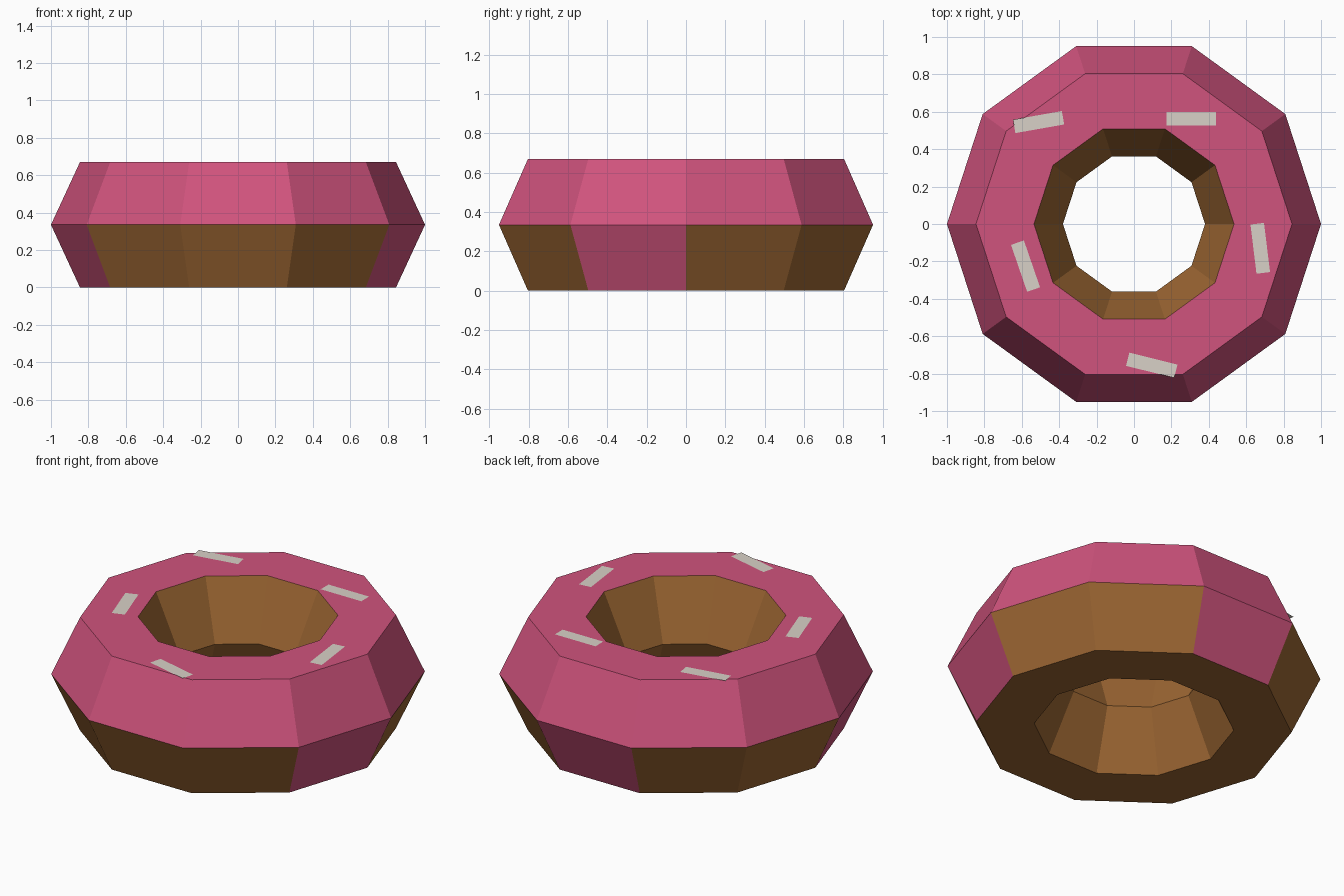
import bpy
import bmesh
from math import sin, cos, pi, radians

cube = bpy.data.objects.get("Cube")
if cube:
    bpy.data.objects.remove(cube, do_unlink=True)


def material(name, rgb):
    mat = bpy.data.materials.new(name)
    mat.use_nodes = True
    color = (*rgb, 1.0)
    mat.diffuse_color = color
    mat.node_tree.nodes["Principled BSDF"].inputs["Base Color"].default_value = color
    return mat


def add_object(name, bm, mats):
    mesh = bpy.data.meshes.new(name)
    bm.to_mesh(mesh)
    bm.free()
    for mat in mats:
        mesh.materials.append(mat)
    obj = bpy.data.objects.new(name, mesh)
    bpy.context.collection.objects.link(obj)
    return obj


dough = material("baked brown", (0.33, 0.132, 0.032))
icing = material("pink icing", (0.63, 0.087, 0.205))
cream = material("cream sprinkle", (0.69, 0.635, 0.57))

SEGMENTS, SIDES = 10, 6
RING_RADIUS, TUBE_RADIUS, HALF_HEIGHT = 0.69, 0.31, 0.335
OUTER_UPPER, TOP, OUTER_LOWER = 0, 1, 5
DRIPS = (2, 5, 9)  # segments where icing runs down the lower side

# Ring: hexagonal section swept around ten segments
bm = bmesh.new()
rings = []
for seg in range(SEGMENTS):
    a = 2 * pi * seg / SEGMENTS
    ring = []
    for side in range(SIDES):
        t = 2 * pi * side / SIDES
        r = RING_RADIUS + TUBE_RADIUS * cos(t)
        z = HALF_HEIGHT * (1 + sin(t) / sin(pi / 3))
        ring.append(bm.verts.new((r * cos(a), r * sin(a), z)))
    rings.append(ring)
for seg in range(SEGMENTS):
    near, far = rings[seg], rings[(seg + 1) % SEGMENTS]
    for side in range(SIDES):
        nxt = (side + 1) % SIDES
        face = bm.faces.new((near[side], far[side], far[nxt], near[nxt]))
        iced = side in (OUTER_UPPER, TOP) or (side == OUTER_LOWER and seg in DRIPS)
        face.material_index = int(iced)
bmesh.ops.recalc_face_normals(bm, faces=bm.faces)
add_object("iced_ring", bm, (dough, icing))

# Sprinkles: flat strips resting on the icing (x, y, turn in degrees)
placements = ((-0.51, 0.545, 10), (0.305, 0.562, 0), (0.675, -0.13, 97),
              (-0.58, -0.225, 109), (0.095, -0.755, -14))
for i, (x, y, turn) in enumerate(placements, 1):
    bm = bmesh.new()
    bmesh.ops.create_grid(bm, x_segments=1, y_segments=1, size=0.5)
    bmesh.ops.scale(bm, vec=(0.265, 0.073, 1), verts=bm.verts)
    sprinkle = add_object(f"sprinkle_{i}", bm, (cream,))
    sprinkle.location = (x, y, 2 * HALF_HEIGHT + 0.003)
    sprinkle.rotation_euler.z = radians(turn)
